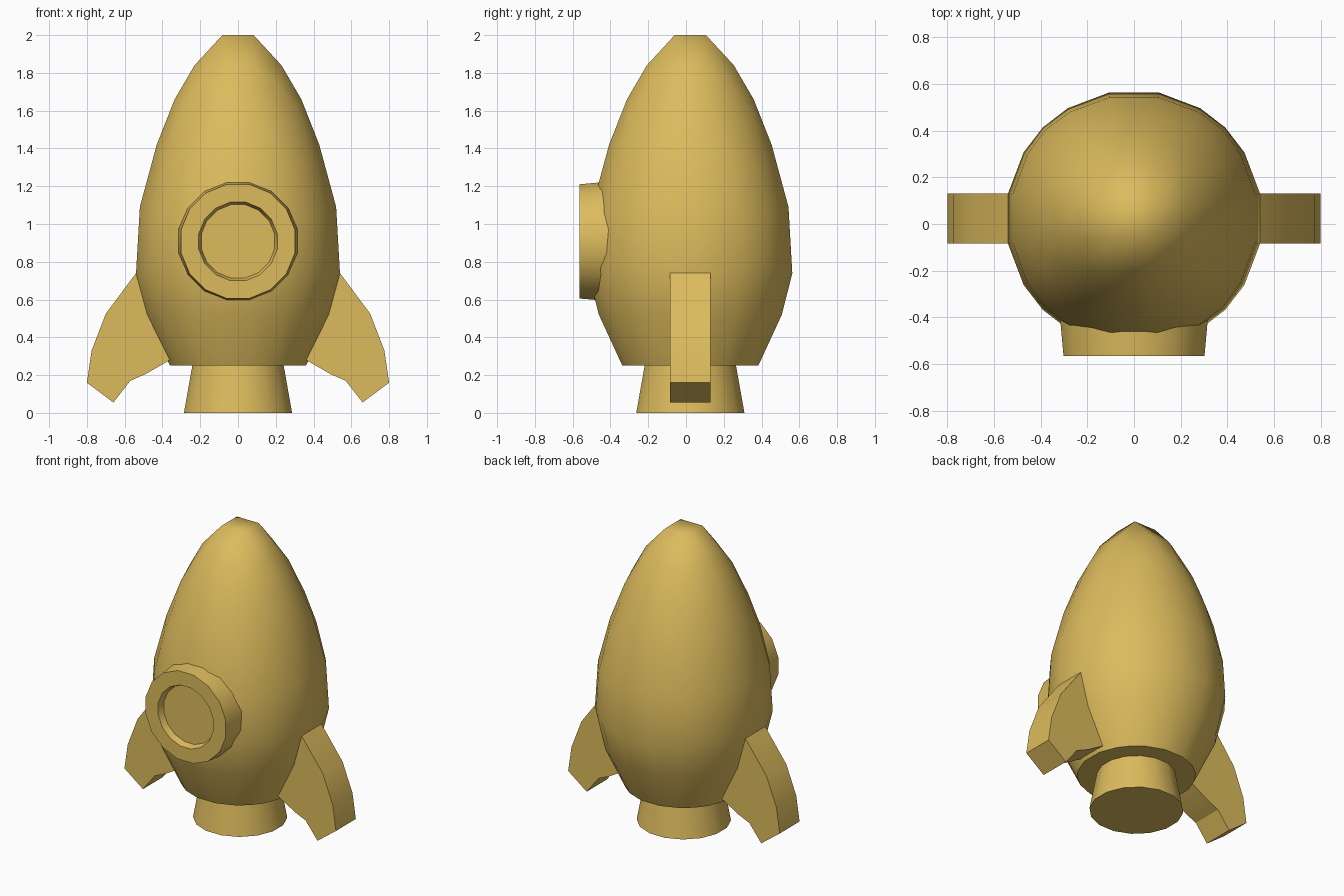
import bpy, bmesh, math

if "Cube" in bpy.data.objects:
    bpy.data.objects.remove(bpy.data.objects["Cube"])

CY = 0.023  # y of the rocket's long axis

gold = bpy.data.materials.new("gold")
gold.diffuse_color = (0.72, 0.50, 0.11, 1)
gold.use_nodes = True
gold.node_tree.nodes["Principled BSDF"].inputs["Base Color"].default_value = gold.diffuse_color


def finish(bm, name, smooth_angle=None):
    bmesh.ops.recalc_face_normals(bm, faces=bm.faces)
    me = bpy.data.meshes.new(name)
    bm.to_mesh(me)
    bm.free()
    me.materials.append(gold)
    ob = bpy.data.objects.new(name, me)
    bpy.context.collection.objects.link(ob)
    if smooth_angle:
        bpy.ops.object.select_all(action='DESELECT')
        ob.select_set(True)
        bpy.context.view_layer.objects.active = ob
        bpy.ops.object.shade_smooth_by_angle(angle=math.radians(smooth_angle))
    return ob


def lathe(name, profile, sides, place, angle=35):
    """Closed solid of revolution; place(u, v, h) turns ring coordinates into a point."""
    bm = bmesh.new()
    rings = []
    for r, h in profile:
        ring = []
        for i in range(sides):
            a = 2 * math.pi * (i + 0.5) / sides
            ring.append(bm.verts.new(place(r * math.cos(a), r * math.sin(a), h)))
        rings.append(ring)
    for a, b in zip(rings, rings[1:]):
        for i in range(sides):
            j = (i + 1) % sides
            bm.faces.new((a[i], a[j], b[j], b[i]))
    bm.faces.new(rings[0])
    bm.faces.new(rings[-1])
    return finish(bm, name, angle)


# Hull: rounded grid cube stretched into an egg (sphere height, height, width scale)
EGG = [(-0.507, 0.52, 0.574), (-0.192, 0.74, 0.561), (0.192, 1.09, 0.54),
       (0.507, 1.42, 0.509), (0.70, 1.66, 0.479), (0.845, 1.84, 0.454), (0.962, 2.0, 0.43)]


def egg(s):
    s = min(max(s, EGG[0][0]), EGG[-1][0])
    for (s0, z0, k0), (s1, z1, k1) in zip(EGG, EGG[1:]):
        if s <= s1:
            t = (s - s0) / (s1 - s0)
            return z0 + t * (z1 - z0), k0 + t * (k1 - k0)
    return EGG[-1][1:]


bm = bmesh.new()
bmesh.ops.create_cube(bm, size=2)
bmesh.ops.subdivide_edges(bm, edges=bm.edges[:], cuts=4, use_grid_fill=True)
inner = [v for v in bm.verts if v.co.z < -0.9 and max(abs(v.co.x), abs(v.co.y)) < 0.9]
bmesh.ops.delete(bm, geom=inner, context='VERTS')
low = [f for f in bm.faces if all(v.co.z < -0.9 for v in f.verts)]
bmesh.ops.delete(bm, geom=low, context='FACES')
for v in bm.verts:
    c = v.co.copy()
    if c.z < -0.5:  # straight skirt with level rims
        z, r = (0.25, 0.367) if c.z < -0.9 else (0.52, 0.494)
        flat = math.hypot(c.x, c.y)
        v.co = (c.x / flat * r, c.y / flat * r + CY, z)
    else:
        n = c.normalized()
        z, k = egg(n.z)
        v.co = (n.x * k, n.y * k + CY, z)
bmesh.ops.holes_fill(bm, edges=[e for e in bm.edges if e.is_boundary], sides=0)
finish(bm, "hull", 52)

# Engine nozzle
lathe("nozzle", [(0.292, 0.0), (0.243, 0.27)], 16, lambda u, v, h: (u, v + CY, h))

# Porthole: ring with a recessed pane
lathe("porthole", [(0.325, -0.38), (0.308, -0.565), (0.212, -0.565), (0.198, -0.522)],
      16, lambda u, v, h: (u, h, v + 0.908))

# Swept side fins
FIN = [(0.36, 0.74), (0.54, 0.74), (0.70, 0.525), (0.775, 0.33), (0.80, 0.16), (0.66, 0.055),
       (0.57, 0.17), (0.49, 0.205), (0.36, 0.28), (0.30, 0.32)]
FIN[0] = (0.40, 0.60)
for side, name in ((-1, "left_fin"), (1, "right_fin")):
    bm = bmesh.new()
    front = [bm.verts.new((side * x, CY - 0.107, z)) for x, z in FIN]
    back = [bm.verts.new((side * x, CY + 0.107, z)) for x, z in FIN]
    bm.faces.new(front)
    bm.faces.new(back)
    for i in range(len(FIN)):
        j = (i + 1) % len(FIN)
        bm.faces.new((front[i], front[j], back[j], back[i]))
    finish(bm, name, 20)
